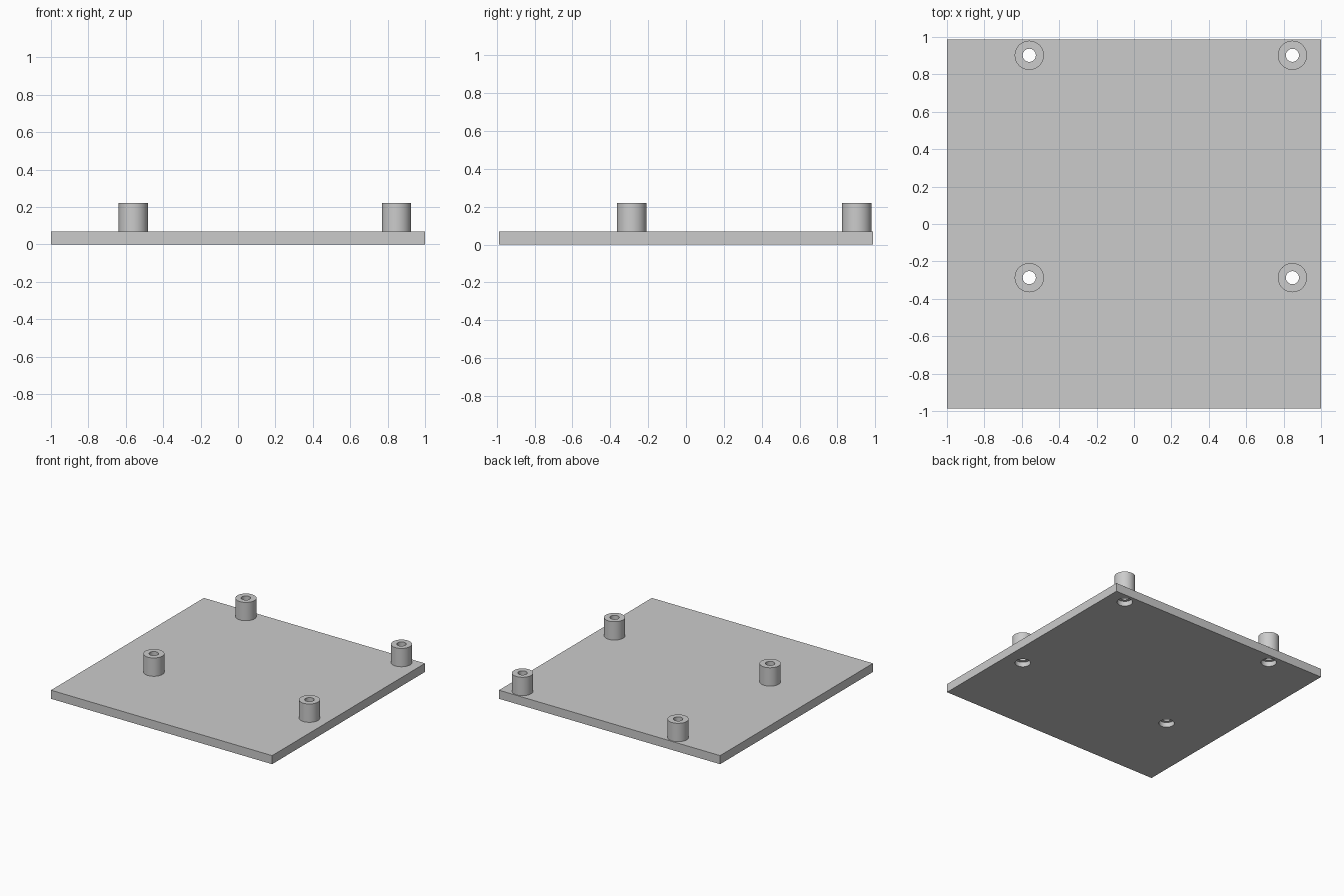
import bpy
import bmesh
import math

cube = bpy.data.objects.get("Cube")
if cube:
    bpy.data.objects.remove(cube, do_unlink=True)

PLATE_TOP, POST_TOP = 0.07, 0.22
POST_R, HOLE_R, RECESS_R, RECESS_DEPTH = 0.078, 0.035, 0.058, 0.04
SIDES = 48

grey = bpy.data.materials.new("plain grey")
grey.use_nodes = True
colour = (0.6, 0.6, 0.6, 1)
grey.diffuse_color = colour
grey.node_tree.nodes["Principled BSDF"].inputs["Base Color"].default_value = colour


def add_object(name, bm):
    bmesh.ops.recalc_face_normals(bm, faces=bm.faces)
    mesh = bpy.data.meshes.new(name)
    bm.to_mesh(mesh)
    bm.free()
    mesh.materials.append(grey)
    obj = bpy.data.objects.new(name, mesh)
    bpy.context.collection.objects.link(obj)
    return obj


def lathe(name, profile, x, y, closed):
    """Turn a (radius, height) profile around a vertical axis at x, y."""
    bm = bmesh.new()
    rings = []
    for r, z in profile:
        angles = [math.tau * i / SIDES for i in range(SIDES)]
        rings.append([bm.verts.new((x + r * math.cos(a), y + r * math.sin(a), z)) for a in angles])
    pairs = list(zip(rings, rings[1:]))
    if closed:
        pairs.append((rings[-1], rings[0]))
    else:
        bm.faces.new(rings[0])
        bm.faces.new(rings[-1])
    for low, high in pairs:
        for i in range(SIDES):
            j = (i + 1) % SIDES
            bm.faces.new((low[i], low[j], high[j], high[i]))
    return add_object(name, bm)


def smooth(obj):
    bpy.ops.object.select_all(action="DESELECT")
    obj.select_set(True)
    bpy.context.view_layer.objects.active = obj
    bpy.ops.object.shade_smooth_by_angle(angle=math.radians(30))


# Base plate
bm = bmesh.new()
bmesh.ops.create_cube(bm, size=1)
bmesh.ops.scale(bm, vec=(2, 1.975, PLATE_TOP), verts=bm.verts)
bmesh.ops.translate(bm, vec=(0, 0, PLATE_TOP / 2), verts=bm.verts)
plate = add_object("base_plate", bm)

# Hollow posts, each over a screw hole recessed from below
post_profile = [(HOLE_R, PLATE_TOP), (POST_R, PLATE_TOP), (POST_R, POST_TOP), (HOLE_R, POST_TOP)]
hole_profile = [(RECESS_R, -0.1), (RECESS_R, RECESS_DEPTH), (HOLE_R, RECESS_DEPTH), (HOLE_R, 0.3)]
cutters = []
for side, x in (("right", -0.56), ("left", 0.847)):
    for end, y in (("front", -0.287), ("back", 0.902)):
        smooth(lathe(f"{end}_{side}_post", post_profile, x, y, True))
        cutter = lathe(f"{end}_{side}_hole_cutter", hole_profile, x, y, False)
        cutter.hide_render = True
        cutters.append(cutter)
        cut = plate.modifiers.new(cutter.name, "BOOLEAN")
        cut.operation = "DIFFERENCE"
        cut.solver = "EXACT"
        cut.object = cutter

# Apply the cuts and drop the cutters
bpy.ops.object.select_all(action="DESELECT")
plate.select_set(True)
bpy.context.view_layer.objects.active = plate
for cutter in cutters:
    bpy.ops.object.modifier_apply(modifier=cutter.name)
    bpy.data.objects.remove(cutter, do_unlink=True)
smooth(plate)
